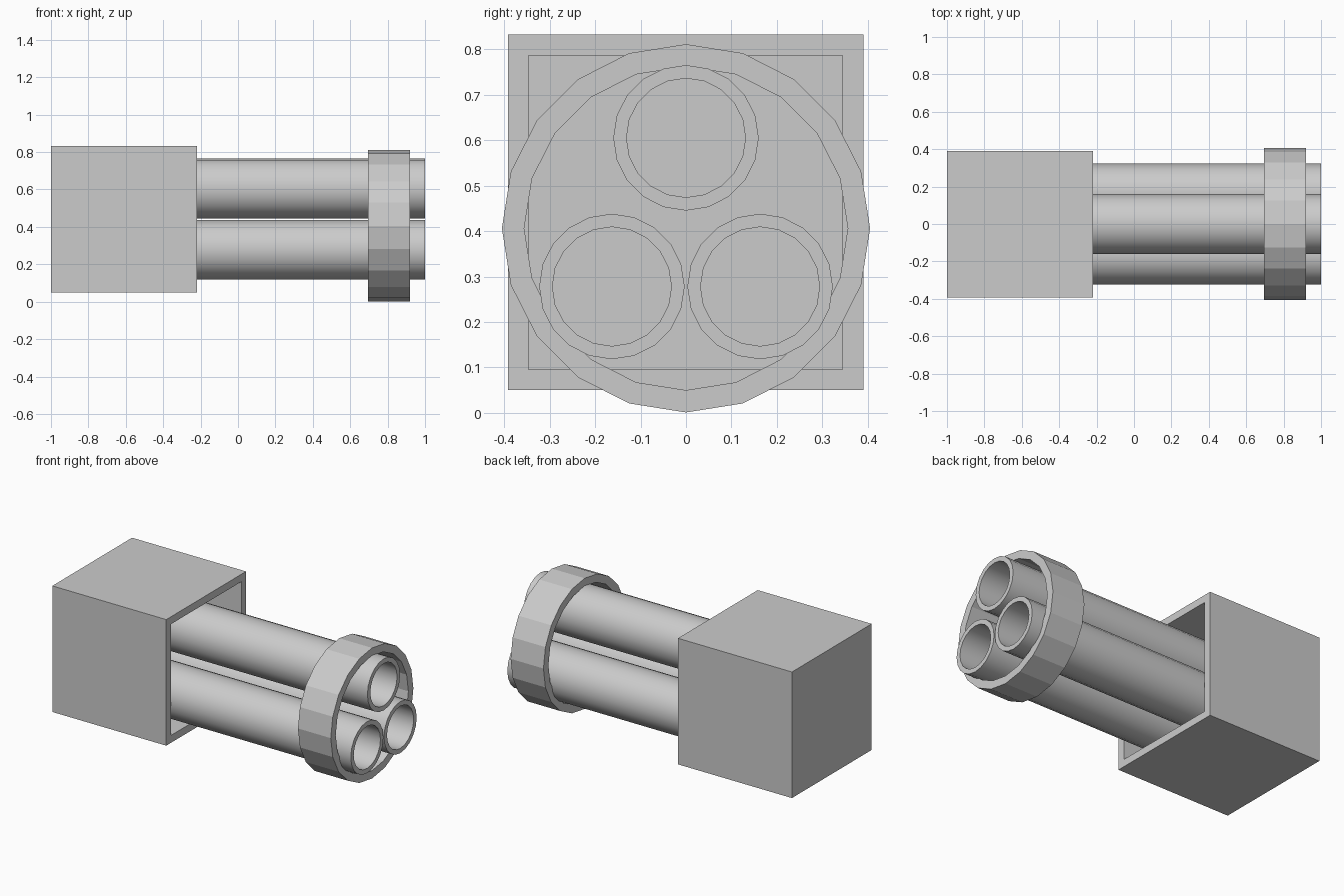
import bpy, bmesh, math

if "Cube" in bpy.data.objects:
    bpy.data.objects.remove(bpy.data.objects["Cube"])


def finish(bm, name, smooth=False):
    bmesh.ops.recalc_face_normals(bm, faces=bm.faces)
    mesh = bpy.data.meshes.new(name)
    bm.to_mesh(mesh)
    bm.free()
    obj = bpy.data.objects.new(name, mesh)
    bpy.context.collection.objects.link(obj)
    if smooth:
        bpy.ops.object.select_all(action='DESELECT')
        obj.select_set(True)
        bpy.context.view_layer.objects.active = obj
        bpy.ops.object.shade_smooth_by_angle(angle=math.radians(35))
    return obj


def pipe(name, x0, x1, y, z, outer, inner, sides, smooth):
    """Hollow cylinder along x, open at both ends."""
    bm = bmesh.new()
    loops = []
    for x, r in ((x0, outer), (x1, outer), (x1, inner), (x0, inner)):
        loops.append([bm.verts.new((x, y + r * math.sin(a), z + r * math.cos(a)))
                      for a in (math.tau * i / sides for i in range(sides))])
    for k in range(4):
        a, b = loops[k], loops[(k + 1) % 4]
        for i in range(sides):
            j = (i + 1) % sides
            bm.faces.new((a[i], a[j], b[j], b[i]))
    return finish(bm, name, smooth)


# Square housing, hollowed from its +x face
SIZE, WALL = 0.782, 0.065
bm = bmesh.new()
bmesh.ops.create_cube(bm, size=SIZE)
bmesh.ops.translate(bm, verts=bm.verts, vec=(-1 + SIZE / 2, -0.001, 0.441))
mouth = max(bm.faces, key=lambda f: f.calc_center_median().x)
bmesh.ops.inset_region(bm, faces=[mouth], thickness=WALL)
cavity = bmesh.ops.extrude_discrete_faces(bm, faces=[mouth])['faces'][0]
bmesh.ops.translate(bm, verts=cavity.verts, vec=(-(SIZE - WALL), 0, 0))
finish(bm, "housing")

# Three barrels, seated on the housing's back wall
for i, (y, z) in enumerate(((0, 0.605), (0.163, 0.278), (-0.163, 0.278))):
    pipe(f"barrel_{i + 1}", -1 + WALL, 1.0, y, z, 0.16, 0.131, 20, True)

# Faceted clamp ring near the muzzle
pipe("clamp_ring", 0.695, 0.92, 0, 0.406, 0.405, 0.356, 20, False)
